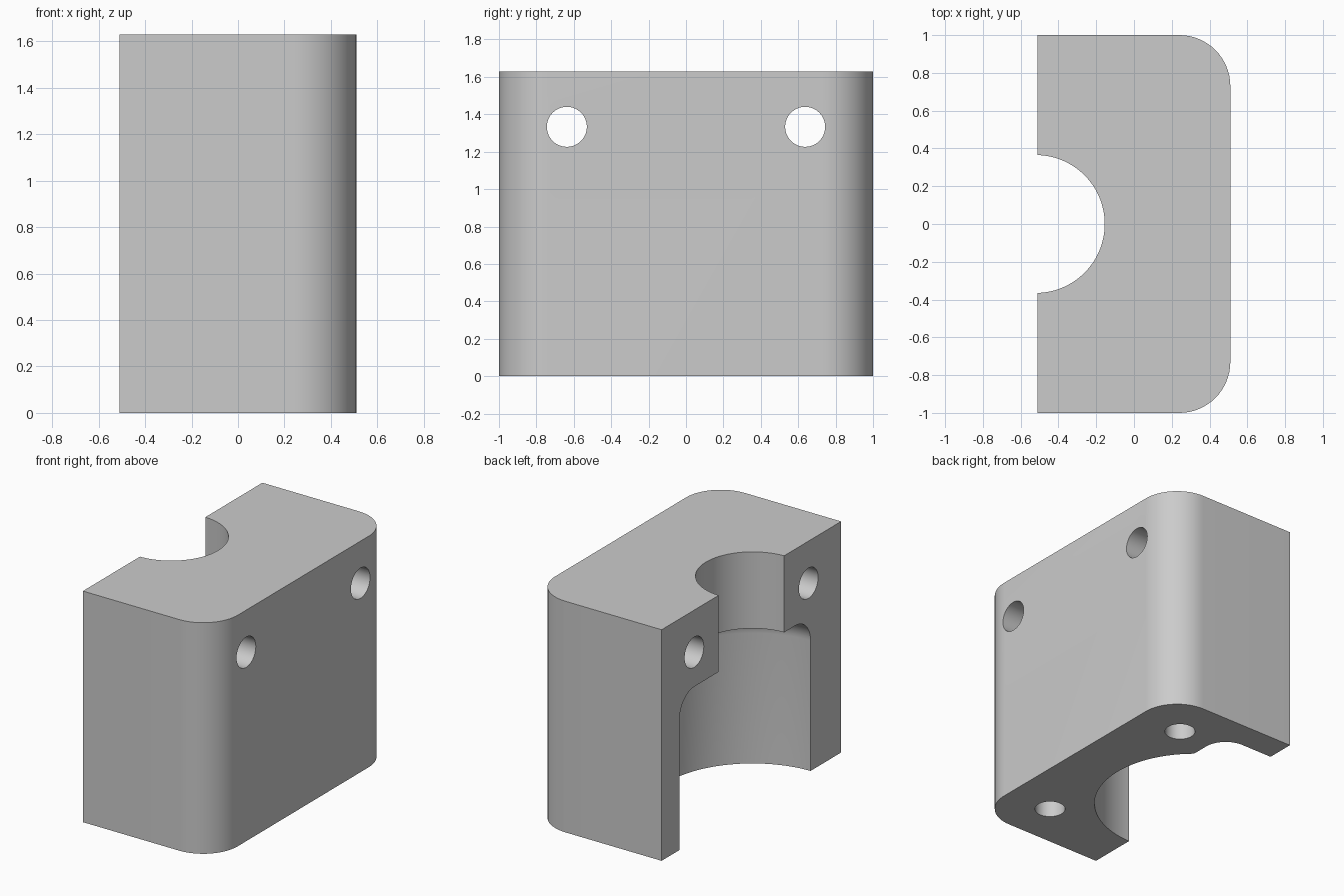
import bpy, bmesh, math
from mathutils import Matrix, Vector

if "Cube" in bpy.data.objects:
    bpy.data.objects.remove(bpy.data.objects["Cube"], do_unlink=True)

HEIGHT = 1.63
CEILING = 1.09
BORE_X = -0.52

grey = bpy.data.materials.new("plain grey")
grey.use_nodes = True
colour = (0.6, 0.6, 0.6, 1)
grey.diffuse_color = colour
grey.node_tree.nodes["Principled BSDF"].inputs["Base Color"].default_value = colour


def finish(name, bm):
    mesh = bpy.data.meshes.new(name)
    bmesh.ops.recalc_face_normals(bm, faces=bm.faces)
    bm.to_mesh(mesh)
    bm.free()
    mesh.materials.append(grey)
    obj = bpy.data.objects.new(name, mesh)
    bpy.context.collection.objects.link(obj)
    return obj


def round_edges(bm, rule, radius, segments=12):
    edges = [e for e in bm.edges if rule(*(v.co for v in e.verts))]
    bmesh.ops.bevel(bm, geom=edges, offset=radius, segments=segments,
                    profile=0.5, affect='EDGES', clamp_overlap=False)


def box(low, high):
    bm = bmesh.new()
    low, high = Vector(low), Vector(high)
    bmesh.ops.create_cube(bm, size=1, matrix=Matrix.Translation((low + high) / 2)
                          @ Matrix.Diagonal((*(high - low), 1)))
    return bm


def rod(centre, radius, length, along_x=False, sides=48):
    bm = bmesh.new()
    turn = Matrix.Rotation(math.pi / 2, 4, 'Y') if along_x else Matrix()
    bmesh.ops.create_cone(bm, cap_ends=True, segments=sides, radius1=radius, radius2=radius,
                          depth=length, matrix=Matrix.Translation(centre) @ turn)
    return bm


def on_top(a, b):
    return min(a.z, b.z) > CEILING - 0.001


# Block with two rounded vertical corners
bm = box((-0.51, -1, 0), (0.51, 1, HEIGHT))
round_edges(bm, lambda a, b: abs(a.z - b.z) > 1 and a.x > 0, 0.27, 16)
block = finish("clamp_block", bm)

# Upper bore
cutters = [finish("upper_bore", rod((BORE_X, 0, 1.4), 0.365, 1.2, sides=96))]

# Wider lower bore with a rounded ceiling
bm = rod((BORE_X, 0, CEILING - 0.7), 0.66, 1.4, sides=96)
round_edges(bm, on_top, 0.17)
cutters.append(finish("lower_bore", bm))

# Side pocket joining the lower bore
bm = box((-1.2, -0.3, -0.3), (-0.095, 0.8, CEILING))
round_edges(bm, lambda a, b: abs(a.z - b.z) > 1 and a.x > -1 and a.y > 0, 0.17)
round_edges(bm, on_top, 0.168)
cutters.append(finish("side_pocket", bm))

# Through holes and blind bottom holes
for side in (-1, 1):
    cutters.append(finish("through_hole", rod((0, side * 0.637, 1.333), 0.107, 2, True)))
    cutters.append(finish("bottom_hole", rod((0.165, side * 0.67, 0.2), 0.1, 0.8)))

for cutter in cutters:
    cutter.hide_render = True
    cut = block.modifiers.new(cutter.name, 'BOOLEAN')
    cut.operation = 'DIFFERENCE'
    cut.solver = 'EXACT'
    cut.object = cutter

# Bake the cuts, then shade
bpy.context.view_layer.update()
baked = bpy.data.meshes.new_from_object(block.evaluated_get(bpy.context.evaluated_depsgraph_get()))
block.modifiers.clear()
block.data = baked
for cutter in cutters:
    bpy.data.objects.remove(cutter, do_unlink=True)
bpy.ops.object.select_all(action='DESELECT')
block.select_set(True)
bpy.context.view_layer.objects.active = block
bpy.ops.object.shade_smooth_by_angle(angle=math.radians(30))
